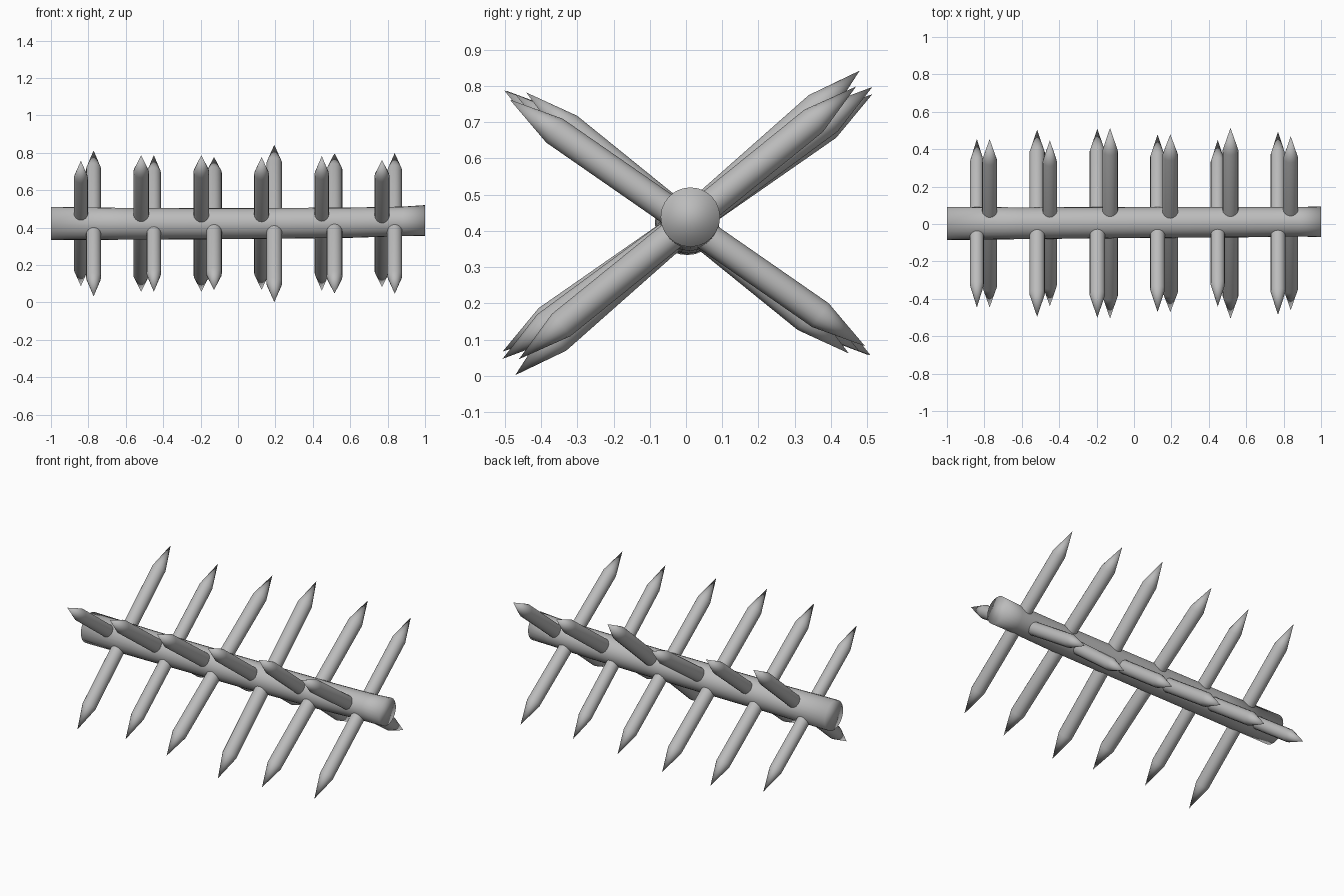
import bpy, bmesh, math
from mathutils import Vector

cube = bpy.data.objects.get("Cube")
if cube:
    bpy.data.objects.remove(cube, do_unlink=True)

grey = bpy.data.materials.new("plain_grey")
grey.use_nodes = True
COLOUR = (0.5, 0.5, 0.5, 1)
grey.diffuse_color = COLOUR
grey.node_tree.nodes["Principled BSDF"].inputs["Base Color"].default_value = COLOUR


def lathe(name, stations, sides, side, up):
    """Skin rings of (centre, radius); a zero radius makes a point."""
    bm = bmesh.new()
    rings = []
    for centre, radius in stations:
        if radius == 0:
            rings.append([bm.verts.new(centre)] * sides)
        else:
            angles = [math.tau * i / sides for i in range(sides)]
            rings.append([bm.verts.new(centre + radius * (side * math.cos(a) + up * math.sin(a)))
                          for a in angles])
    for low, high in zip(rings, rings[1:]):
        for i in range(sides):
            j = (i + 1) % sides
            bm.faces.new(list(dict.fromkeys((low[i], low[j], high[j], high[i]))))
    for ring, (_, radius) in ((rings[0], stations[0]), (rings[-1], stations[-1])):
        if radius:
            bm.faces.new(ring)
    bmesh.ops.recalc_face_normals(bm, faces=bm.faces)
    for face in bm.faces:
        face.smooth = True
    mesh = bpy.data.meshes.new(name)
    bm.to_mesh(mesh)
    bm.free()
    mesh.materials.append(grey)
    obj = bpy.data.objects.new(name, mesh)
    bpy.context.collection.objects.link(obj)
    return obj


# Slightly bent and tapered log
log_path = [(-1, 0.003, 0.422, 0.089), (-0.6, 0.004, 0.420, 0.085), (0, 0.008, 0.421, 0.083),
            (0.6, 0.010, 0.426, 0.081), (0.88, 0.012, 0.433, 0.079), (1, 0.012, 0.438, 0.082)]
lathe("log", [(Vector(p[:3]), p[3]) for p in log_path], 24, Vector((0, 1, 0)), Vector((0, 0, 1)))


# Crossed stakes, pointed at both ends
def stake(name, x, reach, rise):
    centre = Vector((x, 0.004, 0.422))
    half = Vector((0, reach, rise))
    axis = half.normalized()
    shoulder = half - axis * 0.15
    radius = half.length * 0.067
    lathe(name, [(centre - half, 0), (centre - shoulder, radius),
                 (centre + shoulder, radius), (centre + half, 0)],
          16, Vector((1, 0, 0)), axis.cross(Vector((1, 0, 0))))


# Half extents along y and z for each stake
front_leaning = [(0.45, 0.335), (0.50, 0.365), (0.505, 0.365),
                 (0.475, 0.355), (0.445, 0.36), (0.49, 0.34)]
back_leaning = [(0.45, 0.39), (0.445, 0.365), (0.51, 0.355),
                (0.475, 0.42), (0.51, 0.375), (0.465, 0.376)]
for i, ((fy, fz), (by, bz)) in enumerate(zip(front_leaning, back_leaning)):
    x = -0.84 + 0.322 * i
    stake(f"front_leaning_stake_{i + 1}", x, -fy, fz)
    stake(f"back_leaning_stake_{i + 1}", x + 0.068, by, bz)
